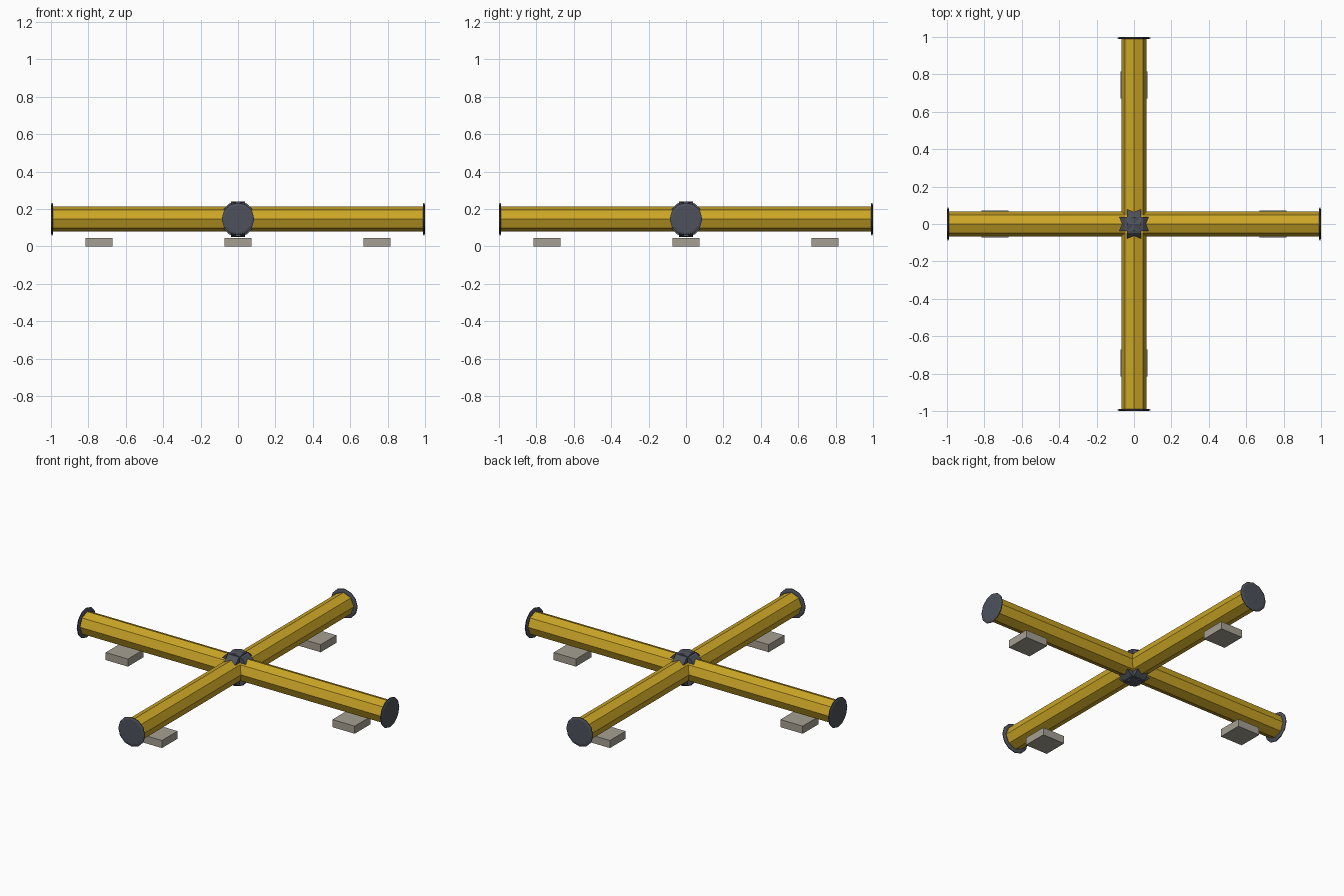
import bpy
import bmesh
from math import cos, sin, pi
from mathutils import Matrix

cube = bpy.data.objects.get("Cube")
if cube:
    bpy.data.objects.remove(cube)


def material(name, rgb):
    mat = bpy.data.materials.new(name)
    mat.use_nodes = True
    mat.diffuse_color = (*rgb, 1)
    mat.node_tree.nodes["Principled BSDF"].inputs["Base Color"].default_value = (*rgb, 1)
    return mat


YELLOW = material("yellow paint", (0.6, 0.38, 0.02))
STEEL = material("dark steel", (0.075, 0.083, 0.105))
STONE = material("grey stone", (0.38, 0.35, 0.29))

AXIS_Z = 0.146


def add_object(name, bm, mat):
    bmesh.ops.recalc_face_normals(bm, faces=bm.faces)
    mesh = bpy.data.meshes.new(name)
    bm.to_mesh(mesh)
    bm.free()
    mesh.materials.append(mat)
    obj = bpy.data.objects.new(name, mesh)
    bpy.context.collection.objects.link(obj)
    return obj


def lathe(name, profile, sides, angle, mat):
    """Closed faceted solid along x from (x, radius) pairs, turned about z."""
    bm = bmesh.new()
    rings = []
    for x, r in profile:
        turns = [2 * pi * i / sides for i in range(sides)]
        rings.append([bm.verts.new((x, r * cos(t), r * sin(t))) for t in turns])
    for a, b in zip(rings, rings[1:]):
        for i in range(sides):
            j = (i + 1) % sides
            bm.faces.new((a[i], a[j], b[j], b[i]))
    bm.faces.new(rings[0])
    bm.faces.new(rings[-1])
    bm.transform(Matrix.Translation((0, 0, AXIS_Z)) @ Matrix.Rotation(angle, 4, "Z"))
    return add_object(name, bm, mat)


# Two crossing octagonal pipes, each with a collar at the crossing
for label, angle in (("sideways", 0), ("lengthways", pi / 2)):
    lathe(f"{label}_pipe", [(-0.99, 0.067), (0.99, 0.067)], 8, angle, YELLOW)
    lathe(f"{label}_collar", [(-0.037, 0.095), (0.037, 0.095)], 12, angle, STEEL)

# End flanges with a chamfered rim, and a foot pad under each arm
flange = [(0.988, 0.074), (0.992, 0.087), (0.996, 0.087), (1.0, 0.074)]
for i, side in enumerate(("left", "back", "right", "front")):
    angle = i * pi / 2
    lathe(f"{side}_end_flange", flange, 12, angle, STEEL)

    bm = bmesh.new()
    bmesh.ops.create_cube(bm, size=1)
    bm.transform(Matrix.Rotation(angle, 4, "Z")
                 @ Matrix.Translation((0.743, 0, 0.0225))
                 @ Matrix.Diagonal((0.146, 0.146, 0.045, 1)))
    add_object(f"{side}_foot_pad", bm, STONE)
